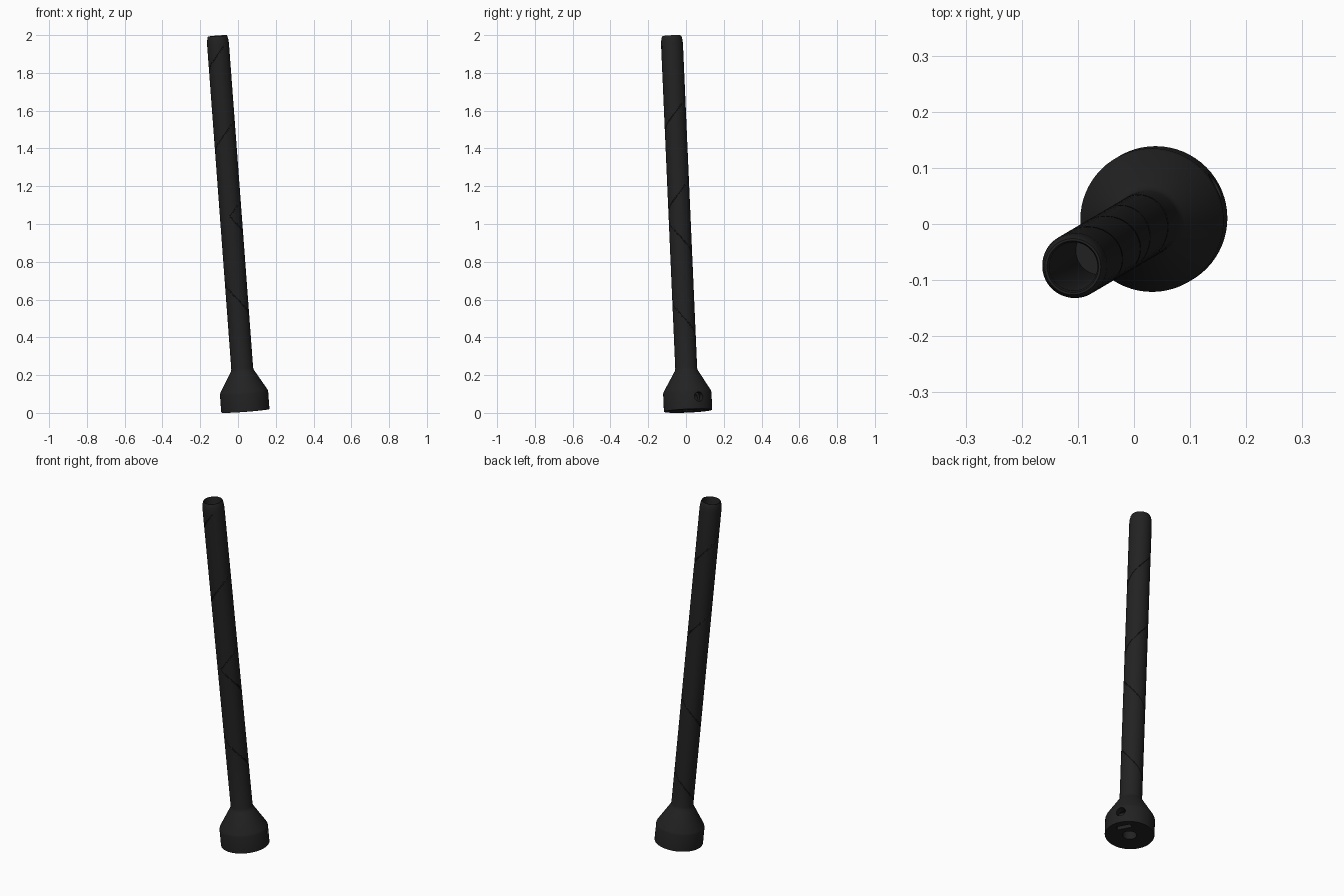
import bpy, bmesh, math
from mathutils import Vector, Matrix

if "Cube" in bpy.data.objects:
    bpy.data.objects.remove(bpy.data.objects["Cube"])

black = bpy.data.materials.new("matte black")
black.diffuse_color = (0.016, 0.016, 0.016, 1)
black.use_nodes = True
black.node_tree.nodes["Principled BSDF"].inputs["Base Color"].default_value = black.diffuse_color

# Leaning axis of the tube
BASE = Vector((0.039, 0.011, 0.0109))
TIP = Vector((-0.109, -0.076, 1.9957))
L = (TIP - BASE).length
POSE = Matrix.Translation(BASE) @ Vector((0, 0, 1)).rotation_difference(TIP - BASE).to_matrix().to_4x4()
SEG = 64


def make(name, bm):
    bmesh.ops.recalc_face_normals(bm, faces=bm.faces)
    me = bpy.data.meshes.new(name)
    bm.to_mesh(me)
    bm.free()
    me.materials.append(black)
    ob = bpy.data.objects.new(name, me)
    bpy.context.collection.objects.link(ob)
    ob.matrix_world = POSE
    return ob


def lathe(name, profile):
    bm = bmesh.new()
    vs = [bm.verts.new((r, 0, z)) for r, z in profile]
    edges = [bm.edges.new(p) for p in zip(vs, vs[1:])]
    bmesh.ops.spin(bm, geom=vs + edges, cent=(0, 0, 0), axis=(0, 0, 1),
                   angle=2 * math.pi, steps=SEG, use_merge=True)
    bmesh.ops.remove_doubles(bm, verts=bm.verts, dist=1e-5)
    return make(name, bm)


def sweep(name, path, radius, sides=6):
    # Tube along a list of points, capped at both ends
    bm = bmesh.new()
    rings = []
    for i, p in enumerate(path):
        t = (path[min(i + 1, len(path) - 1)] - path[max(i - 1, 0)]).normalized()
        out = Vector((p.x, p.y, 0)).normalized()
        out = (out - t * out.dot(t)).normalized()
        side = t.cross(out)
        rings.append([bm.verts.new(p + radius * (out * math.cos(a) + side * math.sin(a)))
                      for a in (2 * math.pi * k / sides for k in range(sides))])
    for a, b in zip(rings, rings[1:]):
        for k in range(sides):
            n = (k + 1) % sides
            bm.faces.new((a[k], a[n], b[n], b[k]))
    bm.faces.new(rings[0])
    bm.faces.new(rings[-1])
    return make(name, bm)


def cut(target, cutter):
    cutter.hide_render = True
    cutter.hide_viewport = True
    mod = target.modifiers.new(cutter.name, 'BOOLEAN')
    mod.operation = 'DIFFERENCE'
    mod.solver = 'EXACT'
    mod.object = cutter


# Hollow tube with flared foot, bored at both ends
R = 0.058
tube = lathe("tube", [
    (0, 0.2), (0.036, 0.2), (0.036, 0), (0.126, 0), (0.128, 0.003),
    (0.128, 0.095), (0.125, 0.105), (0.066, 0.205), (0.061, 0.213), (R, 0.225),
    (R, L - 0.045), (0.0565, L - 0.025), (0.053, L - 0.006), (0.050, L),
    (0.046, L), (0.043, L - 0.012), (0.043, L - 0.65), (0, L - 0.65)])

# Spiral groove that reverses its twist at mid height
MID, PITCH, START = 1.035, 0.43, math.radians(-96)


def groove_point(z):
    a = START + 2 * math.pi * abs(z - MID) / PITCH
    return Vector((R * math.cos(a), R * math.sin(a), z))


for name, sign, reach in (("upper_groove_cutter", 1, 0.90), ("lower_groove_cutter", -1, 0.78)):
    n = 130
    path = [groove_point(MID + sign * (0.002 + reach * i / n)) for i in range(n + 1)]
    cut(tube, sweep(name, path, 0.004))

# Screw hole through the side of the foot
turn = Matrix.Rotation(math.radians(28), 4, 'Z')
bm = bmesh.new()
bmesh.ops.create_cone(bm, cap_ends=True, segments=32, radius1=0.025, radius2=0.025, depth=0.15,
                      matrix=turn @ Matrix.Translation((0.1, 0, 0.065)) @ Matrix.Rotation(math.pi / 2, 4, 'Y'))
cut(tube, make("screw_hole_cutter", bm))

# Nut slot in the underside
bm = bmesh.new()
bmesh.ops.create_cube(bm, size=1, matrix=turn @ Matrix.Translation((0.078, 0, 0.03))
                      @ Matrix.Diagonal((0.026, 0.08, 0.14, 1)))
cut(tube, make("nut_slot_cutter", bm))

# Apply the cuts and smooth the round surfaces
bpy.context.view_layer.update()
done = bpy.data.meshes.new_from_object(tube.evaluated_get(bpy.context.evaluated_depsgraph_get()))
tube.modifiers.clear()
tube.data = done
for ob in [o for o in bpy.data.objects if o != tube]:
    bpy.data.objects.remove(ob)
bpy.context.view_layer.objects.active = tube
tube.select_set(True)
bpy.ops.object.shade_smooth_by_angle(angle=math.radians(30))
